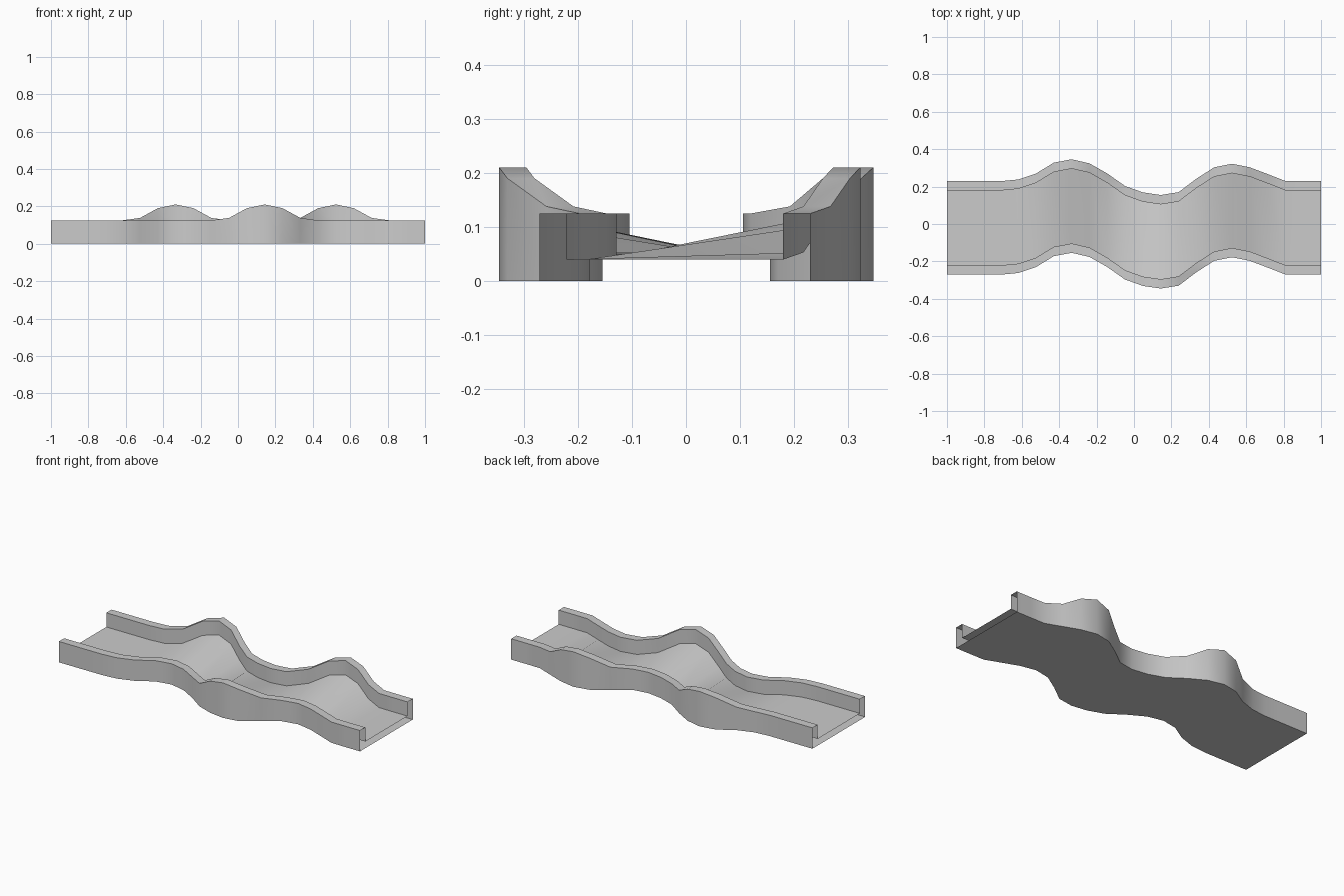
import bpy, bmesh

if "Cube" in bpy.data.objects:
    bpy.data.objects.remove(bpy.data.objects["Cube"])

# Evenly spaced stations along the track
N = 22
WIDTH, WALL, FLOOR, RIM = 0.50, 0.05, 0.04, 0.125

# Height of the +y outer edge in plan at each station (winding path)
edge_y = [0.229] * 4 + [0.238, 0.270, 0.328, 0.346, 0.324, 0.270, 0.203,
          0.169, 0.155, 0.170, 0.242, 0.303, 0.322, 0.303, 0.267] + [0.230] + [0.229] * 2

# Banking: the outside of each bend rises by this bump around its peak station
BUMP = {0: 0.085, 1: 0.065, 2: 0.013}
BENDS_PLUS, BENDS_MINUS = (7, 16), (12,)


def lift(i, bends):
    return max(BUMP.get(abs(i - b), 0.0) for b in bends)


def section(i):
    """Closed channel profile: underside, outer walls, rims, banked floor."""
    x = -1 + 2 * i / (N - 1)
    yp = edge_y[i]
    ym = yp - WIDTH
    lp, lm = lift(i, BENDS_PLUS), lift(i, BENDS_MINUS)
    prof = [(ym, 0), (yp, 0), (yp, RIM + lp), (yp - WALL, RIM + lp),
            (yp - WALL, FLOOR + lp), (ym + WALL, FLOOR + lm),
            (ym + WALL, RIM + lm), (ym, RIM + lm)]
    return [(x, y, z) for y, z in prof]


# Track shell, left open at both ends so that sections can join
bm = bmesh.new()
rings = [[bm.verts.new(p) for p in section(i)] for i in range(N)]
for a, b in zip(rings, rings[1:]):
    for k in range(8):
        j = (k + 1) % 8
        bm.faces.new((a[k], a[j], b[j], b[k]))
bm.normal_update()
# Make the underside face down, and everything else outward with it
bm.faces.ensure_lookup_table()
if bm.faces[0].normal.z > 0:
    bmesh.ops.reverse_faces(bm, faces=bm.faces[:])

mesh = bpy.data.meshes.new("banked_track")
bm.to_mesh(mesh)
bm.free()
track = bpy.data.objects.new("banked_track", mesh)
bpy.context.collection.objects.link(track)
bpy.context.view_layer.objects.active = track
track.select_set(True)
bpy.ops.object.shade_smooth_by_angle(angle=0.6)
